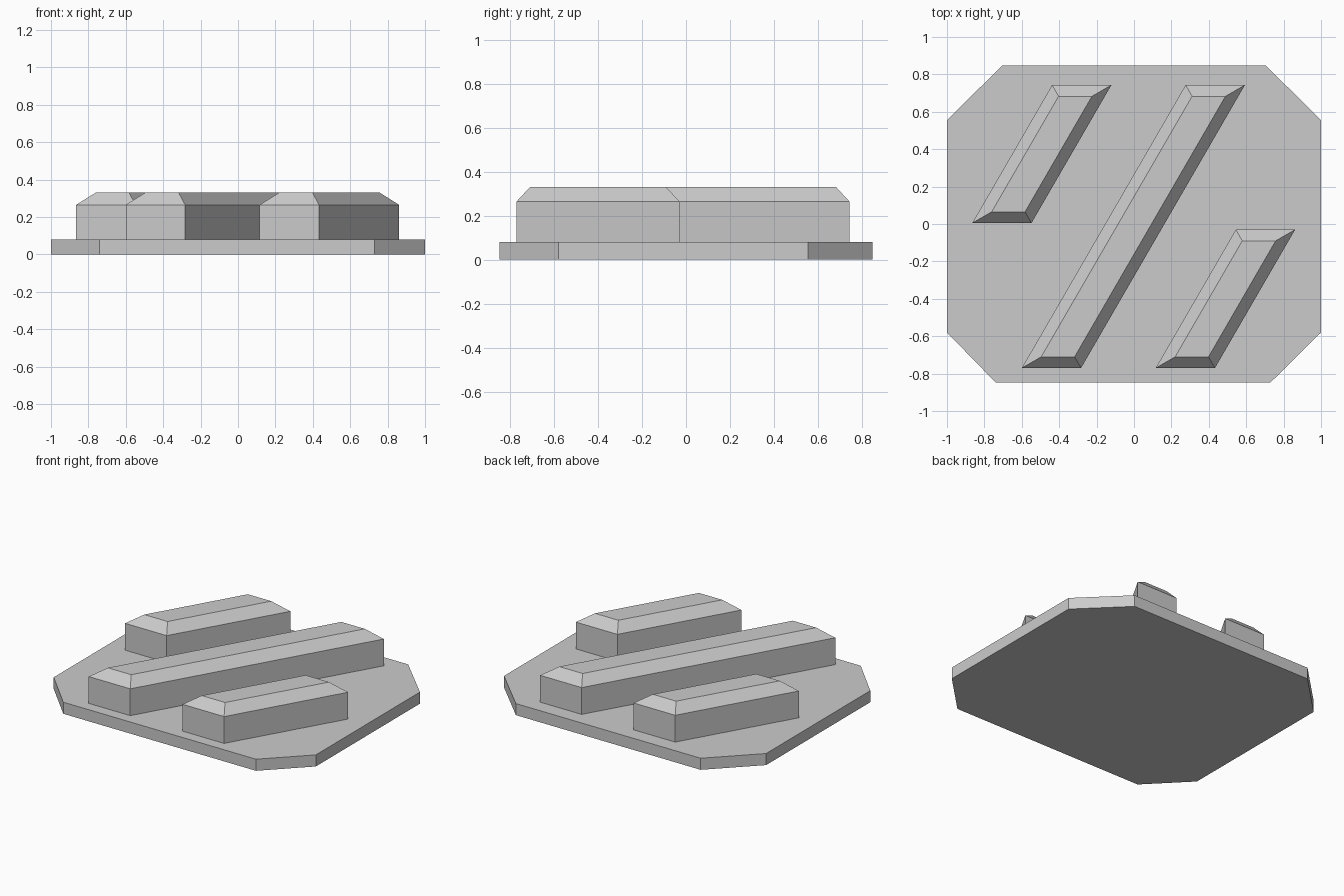
import bpy
import math

cube = bpy.data.objects.get("Cube")
if cube:
    bpy.data.objects.remove(cube, do_unlink=True)

GREY = (0.6, 0.6, 0.6, 1)
grey = bpy.data.materials.new("light_grey")
grey.use_nodes = True
grey.diffuse_color = GREY
grey.node_tree.nodes["Principled BSDF"].inputs["Base Color"].default_value = GREY

PLATE_TOP, SHOULDER, BAR_TOP = 0.08, 0.265, 0.33
SLANT = 0.579    # sideways lean of the bars per unit of y
BEVEL = 0.06     # width of the sloping top edges
WIDTH = 0.317


def loft(name, rings):
    """Close a solid through (outline, height) rings of equal point count."""
    n = len(rings[0][0])
    verts = [(x, y, z) for outline, z in rings for x, y in outline]
    faces = [tuple(reversed(range(n))), tuple(range(len(verts) - n, len(verts)))]
    for r in range(len(rings) - 1):
        a, b = r * n, (r + 1) * n
        for i in range(n):
            j = (i + 1) % n
            faces.append((a + i, a + j, b + j, b + i))
    mesh = bpy.data.meshes.new(name)
    mesh.from_pydata(verts, [], faces)
    mesh.materials.append(grey)
    obj = bpy.data.objects.new(name, mesh)
    bpy.context.collection.objects.link(obj)
    return obj


def slanted(x, y0, y1, inset=0):
    """Parallelogram outline, moved inward evenly on all four sides."""
    side = inset * math.hypot(1, SLANT)
    low, high = y0 + inset, y1 - inset
    left = x + side
    right = x + WIDTH - side
    return [(left + SLANT * (low - y0), low), (right + SLANT * (low - y0), low),
            (right + SLANT * (high - y0), high), (left + SLANT * (high - y0), high)]


# Eight-sided base plate
octagon = [(-0.74, -0.847), (0.73, -0.847), (1, -0.58), (1, 0.555),
           (0.705, 0.847), (-0.705, 0.847), (-1, 0.555), (-1, -0.58)]
loft("base_plate", [(octagon, 0), (octagon, PLATE_TOP)])

# Slanted raised bars with sloping top edges
for name, x, y0, y1 in [("right_bar", -0.865, 0.005, 0.743),
                        ("middle_bar", -0.6, -0.77, 0.743),
                        ("left_bar", 0.116, -0.77, -0.03)]:
    foot = slanted(x, y0, y1)
    loft(name, [(foot, PLATE_TOP), (foot, SHOULDER),
                (slanted(x, y0, y1, BEVEL), BAR_TOP)])
